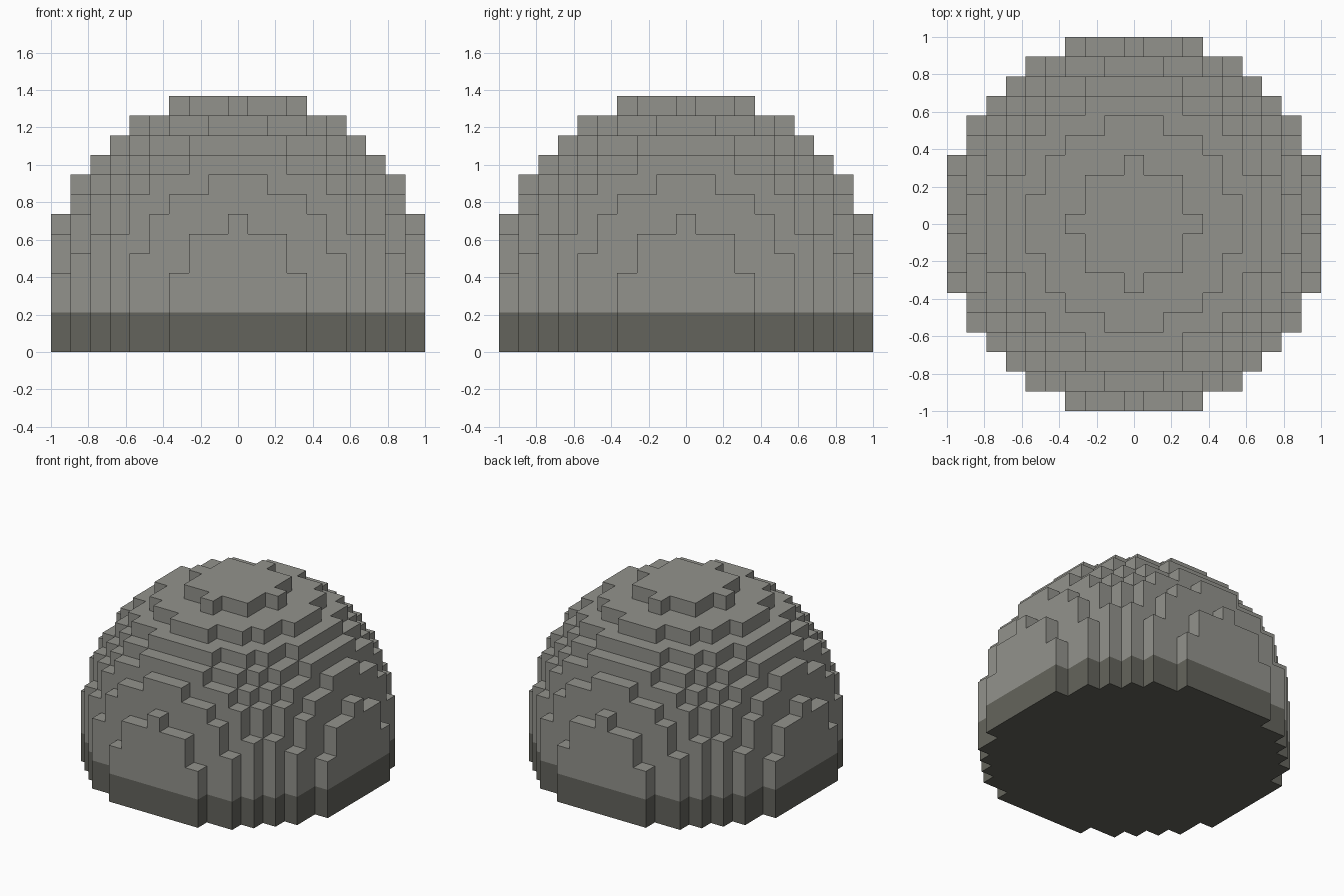
import bpy
import bmesh
from mathutils import Vector

cube = bpy.data.objects.get("Cube")
if cube:
    bpy.data.objects.remove(cube, do_unlink=True)

REACH = 9                        # blocks from the centre to the rim
BLOCK = 2 / (2 * REACH + 1)      # edge length of one block
SKIRT = 3                        # straight layers below the dome's centre layer
BAND = 2                         # dark layers at the bottom
LIMIT = REACH ** 2 + 9           # squared radius in blocks


def make_material(name, colour):
    mat = bpy.data.materials.new(name)
    mat.use_nodes = True
    mat.diffuse_color = colour
    bsdf = next(n for n in mat.node_tree.nodes if n.type == "BSDF_PRINCIPLED")
    bsdf.inputs["Base Color"].default_value = colour
    bsdf.inputs["Roughness"].default_value = 0.9
    return mat


def filled(cell):
    """True inside the dome; layers under its centre repeat the widest one."""
    x, y, layer = cell
    rise = max(layer - SKIRT, 0)
    return layer >= 0 and x * x + y * y + rise * rise <= LIMIT


def add_face(bm, cell, normal):
    """Add the square side of a block that looks along the normal."""
    centre = Vector(cell) + Vector((0, 0, 0.5)) + normal / 2
    u = Vector((normal.y, normal.z, normal.x)) / 2
    v = normal.cross(u)
    corners = (centre - u - v, centre + u - v, centre + u + v, centre - u + v)
    face = bm.faces.new([bm.verts.new(c * BLOCK) for c in corners])
    face.material_index = int(cell[2] < BAND and normal.z <= 0)


# Stepped dome: only the exposed block sides, welded into one closed shell
directions = [Vector([s if a == axis else 0 for a in range(3)])
              for axis in range(3) for s in (-1, 1)]
span = range(-REACH, REACH + 1)
bm = bmesh.new()
for x in span:
    for y in span:
        for layer in range(SKIRT + REACH + 1):
            cell = (x, y, layer)
            if not filled(cell):
                continue
            for normal in directions:
                if not filled(Vector(cell) + normal):
                    add_face(bm, cell, normal)
bmesh.ops.remove_doubles(bm, verts=bm.verts, dist=BLOCK / 100)
bmesh.ops.recalc_face_normals(bm, faces=bm.faces)

mesh = bpy.data.meshes.new("stepped_dome")
bm.to_mesh(mesh)
bm.free()
mesh.materials.append(make_material("stone grey", (0.29, 0.29, 0.264, 1)))
mesh.materials.append(make_material("dark stone grey", (0.127, 0.127, 0.107, 1)))
dome = bpy.data.objects.new("stepped_dome", mesh)
bpy.context.collection.objects.link(dome)
